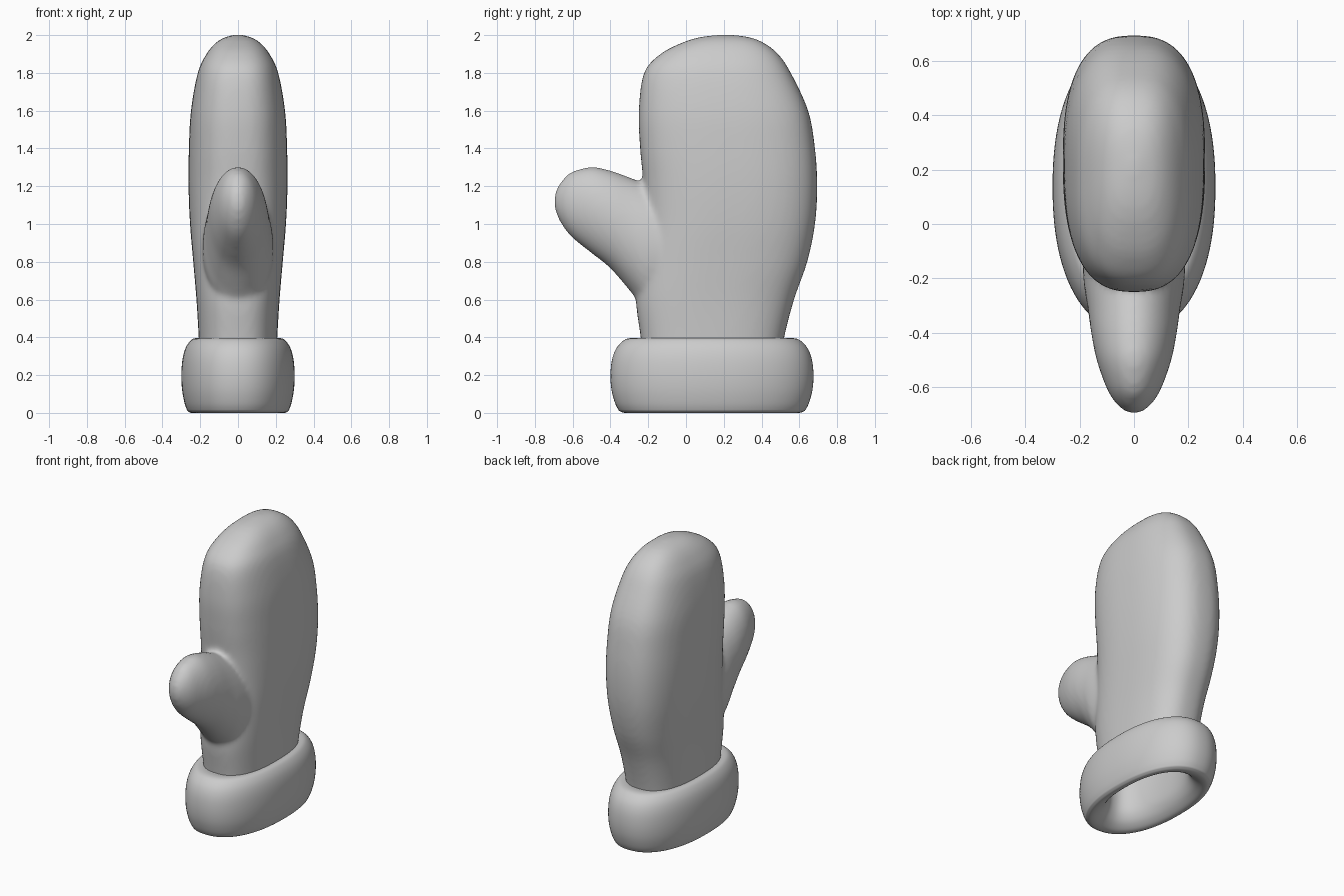
import bpy, bmesh, math
from mathutils import Vector

if "Cube" in bpy.data.objects:
    bpy.data.objects.remove(bpy.data.objects["Cube"])


def spline(rows, steps):
    """Catmull-Rom interpolation through rows of numbers."""
    pts = [Vector(r) for r in rows]
    out = []
    for i in range(len(pts) - 1):
        a, b, c, d = pts[max(i - 1, 0)], pts[i], pts[i + 1], pts[min(i + 2, len(pts) - 1)]
        for k in range(steps):
            t = k / steps
            out.append(0.5 * (2 * b + (c - a) * t + (2 * a - 5 * b + 4 * c - d) * t * t
                              + (3 * b - a - 3 * c + d) * t ** 3))
    return out + [pts[-1]]


def oval(n, count=64):
    """Unit superellipse of exponent n."""
    def p(v):
        return math.copysign(abs(v) ** (2 / n), v)
    return [(p(math.cos(2 * math.pi * i / count)), p(math.sin(2 * math.pi * i / count)))
            for i in range(count)]


def skin(bm, rings, closed=False):
    """Bridge rings of points; cap the ends, or join last to first."""
    loops = [[bm.verts.new(p) for p in r] for r in rings]
    pairs = list(zip(loops, loops[1:]))
    if closed:
        pairs.append((loops[-1], loops[0]))
    else:
        bm.faces.new(loops[0][::-1])
        bm.faces.new(loops[-1])
    for a, b in pairs:
        for i in range(len(a)):
            j = (i + 1) % len(a)
            bm.faces.new((a[i], a[j], b[j], b[i]))


def finish(bm, name):
    for f in bm.faces:
        f.smooth = True
    me = bpy.data.meshes.new(name)
    bm.to_mesh(me)
    bm.free()
    ob = bpy.data.objects.new(name, me)
    bpy.context.collection.objects.link(ob)
    return ob


# hand: z, front y, back y, half width
hand = [(0.22, -0.22, 0.49, 0.20), (0.40, -0.24, 0.52, 0.208), (0.60, -0.265, 0.572, 0.22),
        (0.80, -0.25, 0.642, 0.237), (1.00, -0.225, 0.683, 0.254), (1.20, -0.225, 0.695, 0.262),
        (1.40, -0.243, 0.683, 0.260), (1.60, -0.25, 0.647, 0.249), (1.80, -0.222, 0.555, 0.213),
        (1.90, -0.135, 0.488, 0.167), (1.96, -0.02, 0.41, 0.117), (1.99, 0.08, 0.33, 0.065),
        (2.003, 0.195, 0.225, 0.008)]
# thumb: y, bottom z, top z, half width
thumb = [(0.10, 0.55, 1.10, 0.19), (-0.10, 0.54, 1.17, 0.19), (-0.22, 0.56, 1.215, 0.185),
         (-0.30, 0.65, 1.247, 0.172), (-0.40, 0.765, 1.283, 0.158), (-0.50, 0.845, 1.302, 0.138),
         (-0.60, 0.925, 1.278, 0.103), (-0.65, 0.985, 1.238, 0.075), (-0.685, 1.05, 1.185, 0.04),
         (-0.70, 1.11, 1.125, 0.005)]

bm = bmesh.new()
skin(bm, [[(w * u, (a + b) / 2 + (b - a) / 2 * v, z) for u, v in oval(2.6)]
          for z, a, b, w in spline(hand, 5)])
skin(bm, [[(w * u, y, (a + b) / 2 + (b - a) / 2 * v) for u, v in oval(2.0)]
          for y, a, b, w in spline(thumb, 5)])
bmesh.ops.recalc_face_normals(bm, faces=bm.faces)
shape = finish(bm, "mitten_source")

# fuse hand and thumb into one soft skin
rm = shape.modifiers.new("fuse", 'REMESH')
rm.mode = 'VOXEL'
rm.voxel_size = 0.016
sm = shape.modifiers.new("soften", 'SMOOTH')
sm.factor = 0.5
sm.iterations = 8
deps = bpy.context.evaluated_depsgraph_get()
bm = bmesh.new()
bm.from_object(shape, deps)
bpy.data.objects.remove(shape)

# open the wrist end
bmesh.ops.bisect_plane(bm, geom=bm.verts[:] + bm.edges[:] + bm.faces[:], plane_co=(0, 0, 0.36),
                       plane_no=(0, 0, 1), clear_inner=True)
finish(bm, "mitten")

# cuff: z and inset from the widest outline
profile = [(0.012, 0.045), (0.05, 0.025), (0.12, 0.006), (0.20, 0.0), (0.28, 0.008), (0.34, 0.03),
           (0.38, 0.065), (0.395, 0.10), (0.392, 0.15), (0.375, 0.19), (0.25, 0.215),
           (0.12, 0.21), (0.05, 0.175), (0.01, 0.12), (0.0, 0.075)]
bm = bmesh.new()
rows = spline(profile + profile[:1], 4)[:-1]
skin(bm, [[((0.30 - 0.7 * d) * u, 0.1375 + (0.5375 - d) * v, z) for u, v in oval(2.25, 96)]
          for z, d in rows], closed=True)
bmesh.ops.recalc_face_normals(bm, faces=bm.faces)
finish(bm, "cuff")
